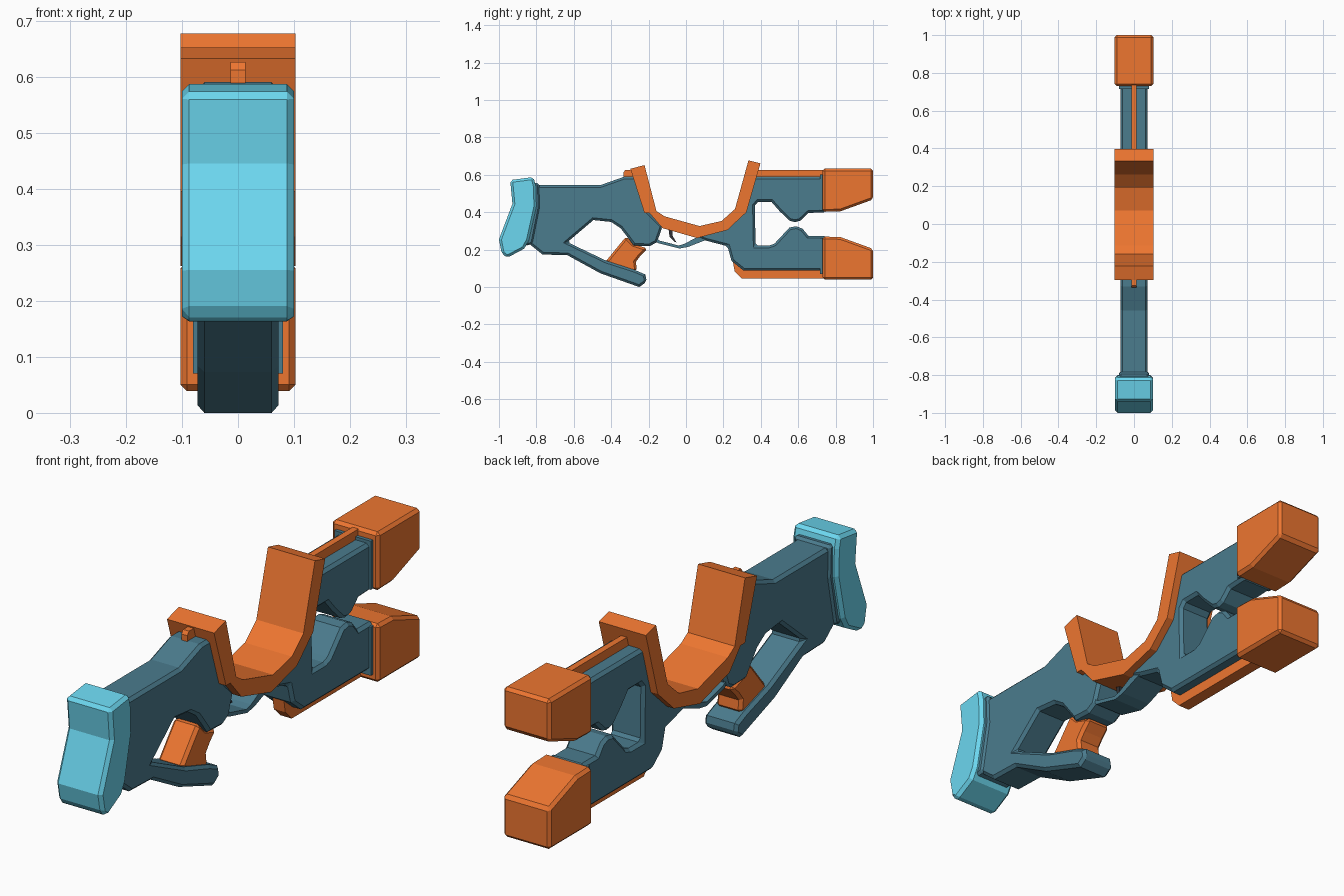
import bpy, bmesh, math


def material(name, rgb):
    m = bpy.data.materials.new(name)
    m.diffuse_color = (*rgb, 1)
    return m


ORANGE = material("orange", (0.85, 0.18, 0.03))
TEAL = material("teal", (0.07, 0.20, 0.27))
CYAN = material("cyan", (0.15, 0.68, 0.87))
DARK = material("dark", (0.03, 0.03, 0.035))


def plate(name, profile, half, mat, bevel=0.0, angle=60):
    """Extrude a (y, z) side profile symmetrically across x, then chamfer it."""
    bm = bmesh.new()
    face = bm.faces.new([bm.verts.new((-half, y, z)) for y, z in profile])
    ext = bmesh.ops.extrude_face_region(bm, geom=[face])
    moved = [v for v in ext["geom"] if isinstance(v, bmesh.types.BMVert)]
    bmesh.ops.translate(bm, verts=moved, vec=(2 * half, 0, 0))
    bmesh.ops.recalc_face_normals(bm, faces=bm.faces)
    me = bpy.data.meshes.new(name)
    bm.to_mesh(me)
    bm.free()
    me.materials.append(mat)
    ob = bpy.data.objects.new(name, me)
    bpy.context.collection.objects.link(ob)
    if bevel:
        mod = ob.modifiers.new("chamfer", 'BEVEL')
        mod.width = bevel
        mod.segments = 1
        mod.limit_method = 'ANGLE'
        mod.angle_limit = math.radians(angle)
    return ob


def box(y0, y1, z0, z1):
    return [(y0, z0), (y1, z0), (y1, z1), (y0, z1)]


# Butt pad
plate("butt_pad", [(-0.94, 0.572), (-0.815, 0.588), (-0.803, 0.54), (-0.80, 0.43),
                   (-0.84, 0.25), (-0.865, 0.205), (-0.955, 0.157), (-0.985, 0.178),
                   (-1.0, 0.255), (-0.928, 0.445)], 0.10, CYAN, 0.013, 40)
plate("butt_collar", [(-0.86, 0.555), (-0.785, 0.555), (-0.78, 0.43), (-0.82, 0.23),
                      (-0.86, 0.22)], 0.08, TEAL, 0.01)

# Rear body: stock, thumb opening and lower fin in one outline
plate("rear_body", [(-0.85, 0.545), (-0.457, 0.545), (-0.33, 0.59), (-0.26, 0.59),
                    (-0.20, 0.40), (-0.125, 0.325), (-0.155, 0.24), (-0.195, 0.218),
                    (-0.28, 0.222), (-0.313, 0.267), (-0.35, 0.315), (-0.40, 0.348),
                    (-0.495, 0.358), (-0.634, 0.24), (-0.425, 0.14), (-0.275, 0.092),
                    (-0.217, 0.067), (-0.21, 0.028), (-0.25, 0.0), (-0.457, 0.073),
                    (-0.634, 0.17), (-0.767, 0.174), (-0.85, 0.24)], 0.072, TEAL, 0.012)

# Front body: forked upper and lower arms
plate("front_body", [(0.05, 0.27), (0.10, 0.25), (0.222, 0.218), (0.243, 0.14),
                     (0.307, 0.088), (0.75, 0.088), (0.75, 0.273), (0.655, 0.273),
                     (0.623, 0.312), (0.59, 0.325), (0.553, 0.318), (0.516, 0.278),
                     (0.473, 0.232), (0.445, 0.222), (0.372, 0.222), (0.368, 0.435),
                     (0.385, 0.455), (0.457, 0.455), (0.50, 0.406), (0.553, 0.355),
                     (0.583, 0.347), (0.612, 0.355), (0.655, 0.396), (0.75, 0.40),
                     (0.75, 0.59), (0.36, 0.59), (0.30, 0.40), (0.21, 0.325),
                     (0.07, 0.285)], 0.072, TEAL, 0.012)

# Trigger guard strip
plate("trigger_guard", [(-0.17, 0.255), (-0.15, 0.235), (-0.035, 0.206), (0.01, 0.214),
                        (0.11, 0.253), (0.10, 0.28), (0.05, 0.262), (-0.01, 0.23),
                        (-0.04, 0.222), (-0.14, 0.248), (-0.16, 0.262)], 0.065, TEAL)

# Trigger
plate("trigger", [(-0.095, 0.325), (-0.07, 0.32), (-0.073, 0.275), (-0.05, 0.238),
                  (-0.062, 0.242), (-0.088, 0.268)], 0.012, DARK)

# Pistol grip
plate("grip", [(-0.32, 0.27), (-0.28, 0.23), (-0.205, 0.205), (-0.245, 0.165),
               (-0.268, 0.135), (-0.262, 0.085), (-0.30, 0.08), (-0.42, 0.125),
               (-0.425, 0.142), (-0.355, 0.228)], 0.055, ORANGE, 0.012)

# Wide cradle on top
plate("cradle", [(-0.297, 0.632), (-0.222, 0.652), (-0.158, 0.406), (-0.115, 0.378),
                 (0.072, 0.326), (0.19, 0.353), (0.262, 0.417), (0.334, 0.677),
                 (0.398, 0.661), (0.323, 0.40), (0.222, 0.305), (0.06, 0.262),
                 (-0.126, 0.315), (-0.195, 0.395), (-0.222, 0.395), (-0.284, 0.59)],
      0.103, ORANGE)

# Rails
plate("top_rail", box(0.36, 0.74, 0.58, 0.626), 0.013, ORANGE)
plate("rear_sight_rail", [(-0.335, 0.58), (-0.27, 0.58), (-0.27, 0.626),
                          (-0.325, 0.626), (-0.335, 0.612)], 0.013, ORANGE)
plate("bottom_rail", [(0.25, 0.14), (0.26, 0.085), (0.30, 0.045), (0.74, 0.045),
                      (0.74, 0.10), (0.31, 0.10)], 0.025, ORANGE)

# Muzzle blocks and collars, mirrored about the barrel mid height
MID = 0.336
block = [(0.73, 0.402), (0.826, 0.405), (1.0, 0.468), (1.0, 0.633), (0.73, 0.633)]
collar = box(0.716, 0.76, 0.41, 0.602)
for side, flip in (("upper", False), ("lower", True)):
    def place(pts):
        return [(y, 2 * MID - z if flip else z) for y, z in pts]
    plate(side + "_muzzle", place(block), 0.103, ORANGE, 0.012, 50)
    plate(side + "_collar", place(collar), 0.08, TEAL)
